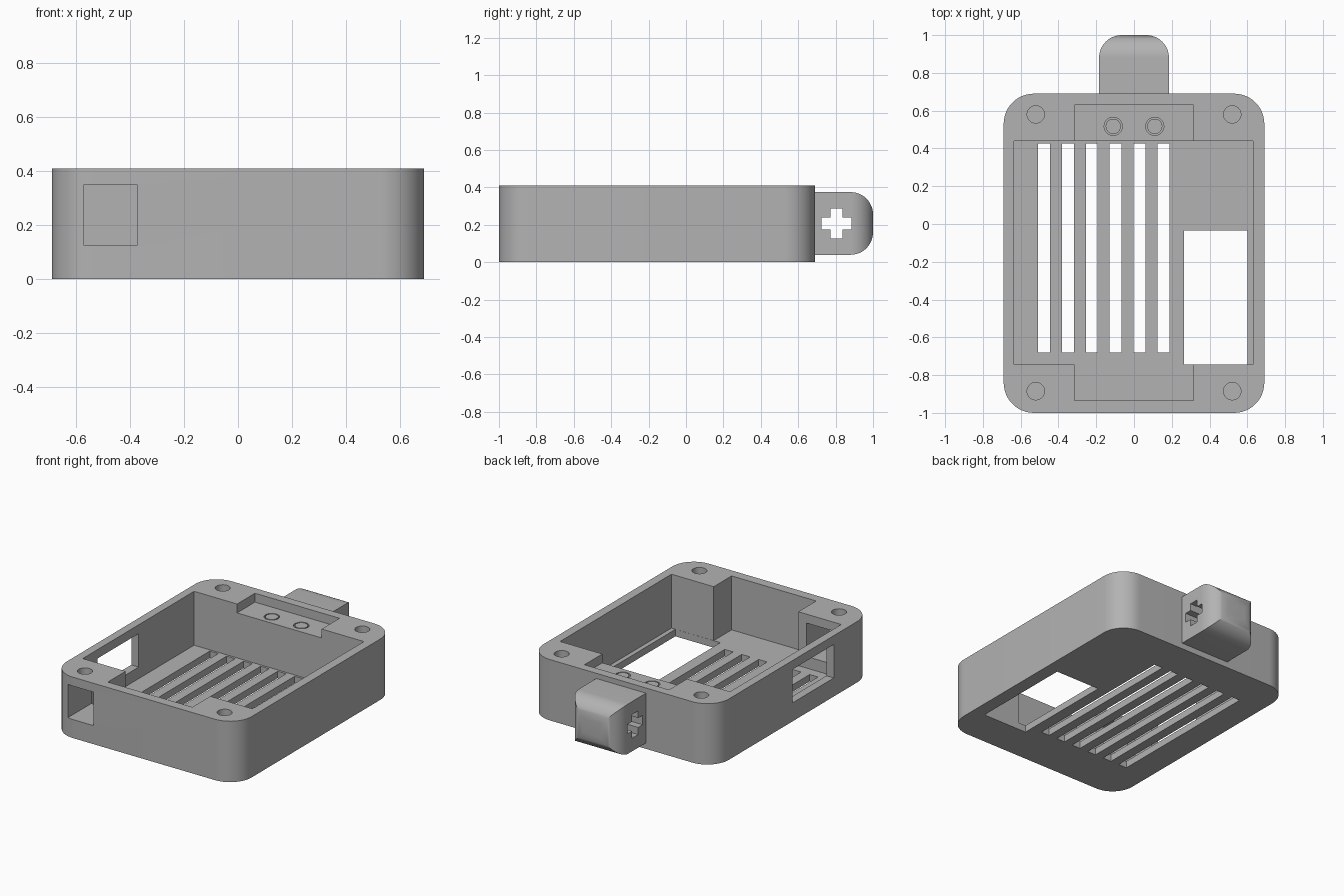
import bpy, bmesh, math
from mathutils import Vector

cube = bpy.data.objects.get("Cube")
if cube:
    bpy.data.objects.remove(cube, do_unlink=True)

grey = bpy.data.materials.new("matte_grey")
grey.use_nodes = True
GREY = (0.45, 0.45, 0.45, 1)
grey.diffuse_color = GREY
grey.node_tree.nodes["Principled BSDF"].inputs["Base Color"].default_value = GREY

HEIGHT, FLOOR = 0.41, 0.047


def prism(name, points, low, high, axis="z"):
    """Extrude a 2D outline along z (outline in xy) or x (outline in yz)."""
    def place(p, h):
        return (p[0], p[1], h) if axis == "z" else (h, p[0], p[1])
    bm = bmesh.new()
    face = bm.faces.new([bm.verts.new(place(p, low)) for p in points])
    new = bmesh.ops.extrude_face_region(bm, geom=[face])["geom"]
    shift = Vector(place((0, 0), high - low))
    bmesh.ops.translate(bm, vec=shift, verts=[v for v in new if isinstance(v, bmesh.types.BMVert)])
    bmesh.ops.recalc_face_normals(bm, faces=bm.faces)
    mesh = bpy.data.meshes.new(name)
    bm.to_mesh(mesh)
    bm.free()
    mesh.materials.append(grey)
    obj = bpy.data.objects.new(name, mesh)
    bpy.context.collection.objects.link(obj)
    return obj


def rounded(a0, a1, b0, b1, radii, steps=12):
    """Rectangle outline; radii run from the low-low corner anticlockwise."""
    corners = [(a0, b0, 1, 1), (a1, b0, -1, 1), (a1, b1, -1, -1), (a0, b1, 1, -1)]
    pts = []
    for i, ((a, b, sa, sb), r) in enumerate(zip(corners, radii)):
        if r == 0:
            pts.append((a, b))
            continue
        for k in range(steps + 1):
            t = math.pi + (i + k / steps) * math.pi / 2
            pts.append((a + sa * r + r * math.cos(t), b + sb * r + r * math.sin(t)))
    return pts


def circle(x, y, r, n=32):
    return [(x + r * math.cos(math.tau * k / n), y + r * math.sin(math.tau * k / n)) for k in range(n)]


def box(x0, x1, y0, y1, z0, z1):
    return prism("cutter", [(x0, y0), (x1, y0), (x1, y1), (x0, y1)], z0, z1)


def combine(obj, tool, operation="DIFFERENCE"):
    """Apply a boolean and discard its tool."""
    mod = obj.modifiers.new("cut", "BOOLEAN")
    mod.operation, mod.solver, mod.object = operation, "EXACT", tool
    bpy.context.view_layer.update()
    mesh = bpy.data.meshes.new_from_object(obj.evaluated_get(bpy.context.evaluated_depsgraph_get()))
    obj.modifiers.clear()
    obj.data = mesh
    bpy.data.objects.remove(tool, do_unlink=True)


# Case with an open cavity, its front bay and the shallow rear ledge
case = prism("case", rounded(-0.69, 0.69, -1, 0.69, [0.16] * 4), 0, HEIGHT)
cavity = [(-0.635, -0.745), (-0.315, -0.745), (-0.315, -0.935), (0.315, -0.935),
          (0.315, -0.745), (0.63, -0.745), (0.63, 0.44), (-0.635, 0.44)]
combine(case, prism("cutter", cavity, FLOOR, 0.6))
combine(case, box(-0.315, 0.315, 0.4, 0.63, HEIGHT - 0.06, 0.6))

# Floor slots and floor opening
for i in range(6):
    x = -0.508 + i * 0.1265
    combine(case, box(x, x + 0.063, -0.68, 0.425, -0.1, 0.1))
combine(case, box(0.265, 0.6, -0.744, -0.035, -0.1, 0.1))

# Front and side wall windows
combine(case, box(-0.57, -0.375, -1.1, -0.7, 0.125, 0.35))
combine(case, box(-0.8, -0.6, -0.587, -0.15, 0.125, 0.35))

# Blind corner screw holes
for x in (-0.52, 0.52):
    for y in (-0.885, 0.58):
        combine(case, prism("cutter", circle(x, y, 0.046), 0.2, 0.6))

# Ring grooves in the ledge, each with a flush pin
for side, x in (("right", -0.11), ("left", 0.11)):
    combine(case, prism("cutter", circle(x, 0.517, 0.048), 0.25, 0.6))
    prism(side + "_ledge_pin", circle(x, 0.517, 0.04), 0.24, HEIGHT - 0.06)

# Rear lug rounded in plan and in profile, with a cross-shaped axle hole
lug = prism("rear_lug", rounded(-0.185, 0.185, 0.68, 1, [0, 0, 0.12, 0.12]), 0.04, 0.375)
combine(lug, prism("cutter", rounded(0.6, 1, 0.04, 0.375, [0, 0.12, 0.12, 0]), -0.3, 0.3, "x"), "INTERSECT")
arm, half = 0.08, 0.032
quarter = [(arm, -half), (arm, half), (half, half)]
cross = []
for turn in range(4):
    c, s = round(math.cos(turn * math.pi / 2)), round(math.sin(turn * math.pi / 2))
    cross += [(0.805 + a * c - b * s, 0.208 + a * s + b * c) for a, b in quarter]
combine(lug, prism("cutter", cross, -0.5, 0.5, "x"))

# Smooth curved walls, keep edges sharp
bpy.ops.object.select_all(action="DESELECT")
for obj in (case, lug):
    obj.select_set(True)
bpy.context.view_layer.objects.active = case
bpy.ops.object.shade_smooth_by_angle(angle=math.radians(30))
